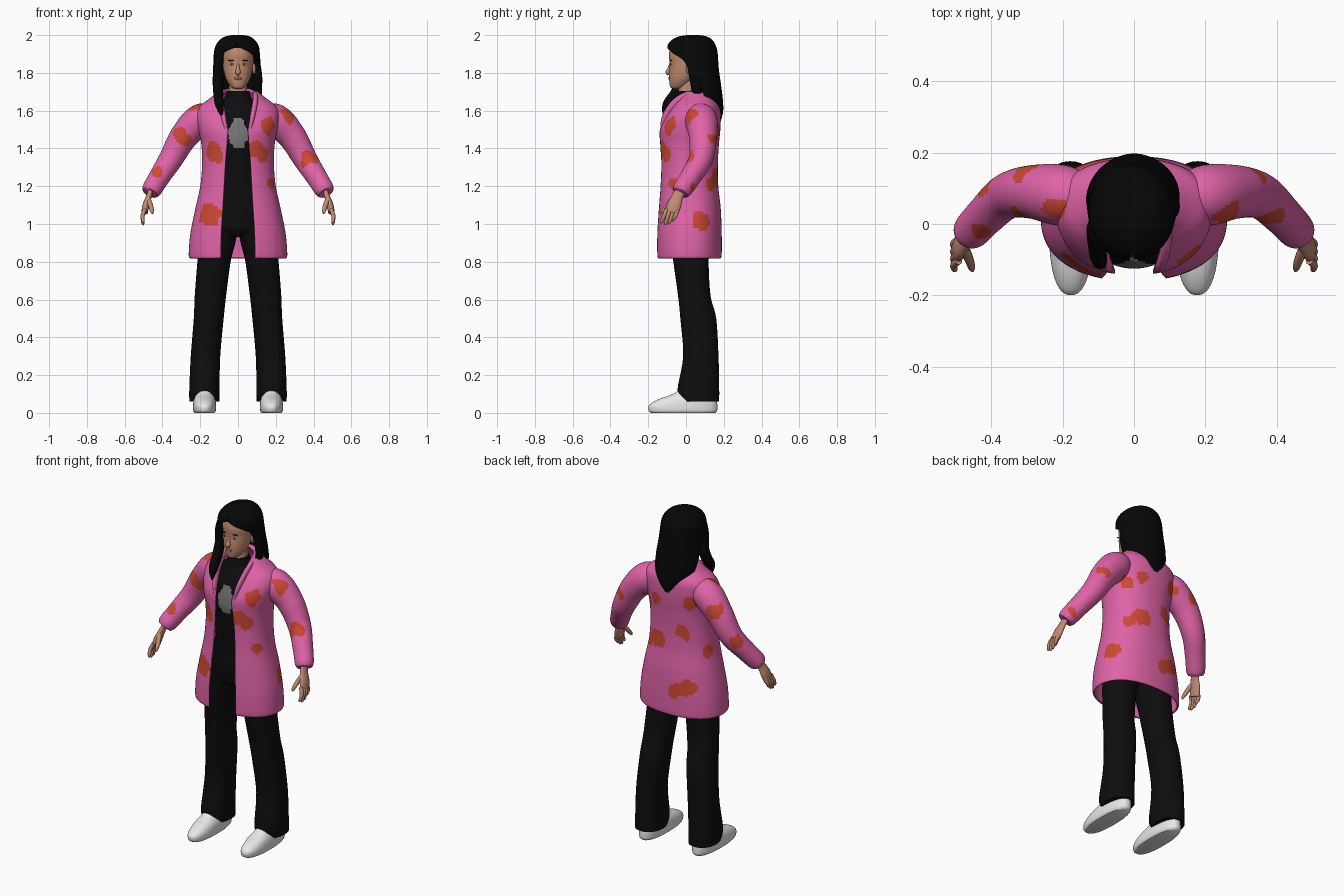
import bpy, bmesh, math
from mathutils import Vector, noise


def material(name, rgb):
    m = bpy.data.materials.new(name)
    m.diffuse_color = (*rgb, 1)
    return m


PINK = material("coat pink", (0.74, 0.125, 0.39))
RED = material("patch orange red", (0.62, 0.065, 0.035))
CLOTH = material("cloth black", (0.004, 0.004, 0.004))
HAIR = material("hair black", (0.002, 0.002, 0.002))
SKIN = material("skin", (0.53, 0.26, 0.165))
WHITE = material("shoe white", (0.8, 0.8, 0.8))
GREY = material("emblem grey", (0.18, 0.18, 0.18))
LIP = material("lip", (0.38, 0.13, 0.11))
DARK = material("eye dark", (0.02, 0.012, 0.01))


def spline(rows, n):
    """Catmull-Rom interpolation of tuples, n steps per segment."""
    out = []
    for i in range(len(rows) - 1):
        a, b, c, d = (rows[max(0, min(len(rows) - 1, i + k))] for k in (-1, 0, 1, 2))
        for s in range(n):
            t = s / n
            out.append(tuple(0.5 * (2 * q + (r - p) * t + (2 * p - 5 * q + 4 * r - w) * t * t
                                    + (3 * q - p - 3 * r + w) * t ** 3)
                             for p, q, r, w in zip(a, b, c, d)))
    return out + [tuple(rows[-1])]


def skin_grid(name, rings, mats, closed=True, rule=None, thick=0):
    """Joins rings of points into a smooth surface; rule picks the material per face."""
    bm = bmesh.new()
    vs = [[bm.verts.new(p) for p in ring] for ring in rings]
    n = len(vs[0])
    for lo, hi in zip(vs, vs[1:]):
        for j in range(n if closed else n - 1):
            k = (j + 1) % n
            bm.faces.new((lo[j], lo[k], hi[k], hi[j]))
    if closed:
        bm.faces.new(vs[0][::-1])
        bm.faces.new(vs[-1])
    bmesh.ops.remove_doubles(bm, verts=bm.verts, dist=0.0002)
    bmesh.ops.recalc_face_normals(bm, faces=bm.faces)
    for f in bm.faces:
        f.smooth = True
        if rule:
            f.material_index = rule(f.calc_center_median())
    me = bpy.data.meshes.new(name)
    bm.to_mesh(me)
    bm.free()
    me.set_sharp_from_angle(angle=math.radians(50))
    for m in mats:
        me.materials.append(m)
    ob = bpy.data.objects.new(name, me)
    bpy.context.collection.objects.link(ob)
    if thick:
        mod = ob.modifiers.new("thickness", "SOLIDIFY")
        mod.thickness, mod.offset = thick, 0
    return ob


def oval(z, cx, a, yf, yb, th=0, n=48, p=1.0, closed=True):
    """Horizontal oval, starting at angle th from the front and leaving a gap if open."""
    pts = []
    for j in range(n if closed else n + 1):
        t = th + (2 * math.pi - 2 * th) * j / n
        s, c = math.sin(t), math.cos(t)
        pts.append((cx + a * math.copysign(abs(s) ** p, s),
                    (yf + yb) / 2 - (yb - yf) / 2 * math.copysign(abs(c) ** p, c), z))
    return pts


def body(name, rows, mats, steps=5, n=48, p=1.0, rule=None):
    return skin_grid(name, [oval(*r, n=n, p=p) for r in spline(rows, steps)], mats, rule=rule)


def tube(name, pts, mats, flat=1.0, steps=5, n=16, rule=None):
    """Round tube through (x, y, z, radius) points, flattened sideways by flat."""
    path = spline(pts, steps)
    rings = []
    for i, q in enumerate(path):
        t = (Vector(path[min(i + 1, len(path) - 1)][:3]) - Vector(path[max(i - 1, 0)][:3])).normalized()
        v = (Vector((0, 1, 0)) - t * t.y).normalized()
        u = v.cross(t)
        rings.append([Vector(q[:3]) + q[3] * (flat * math.cos(k * math.tau / n) * u
                      + math.sin(k * math.tau / n) * v) for k in range(n)])
    return skin_grid(name, rings, mats, rule=rule)


def blob(name, loc, size, mat):
    x, y, z = loc
    rings = []
    for i in range(1, 10):
        f = math.pi * i / 10
        r = math.sin(f)
        rings.append(oval(z - size[2] * math.cos(f), x, size[0] * r, y - size[1] * r, y + size[1] * r, n=16))
    return skin_grid(name, rings, [mat])


# coat patches: centre and radius
PATCHES = [(-.14, -.12, 1.38, .06), (-.15, -.12, 1.05, .065), (.09, -.12, 1.40, .045), (.13, -.1, 1.37, .04),
           (.155, -.08, 1.52, .045), (.165, -.07, 1.215, .035), (-.30, .03, 1.465, .05),
           (-.435, -.03, 1.28, .035), (.26, .03, 1.575, .045), (.375, .02, 1.345, .045),
           (.46, .02, 1.20, .035), (.24, .09, 1.02, .06), (.16, .13, 1.45, .04), (.15, .14, 1.21, .035),
           (-.09, .165, 1.32, .045), (.08, .16, 1.25, .055), (-.13, .16, 1.0, .05), (-.05, .18, .97, .045),
           (.08, .17, 1.49, .035), (-.14, .15, 1.51, .045), (-.19, .06, 1.2, .04), (-.3, .15, 1.5, .045),
           (-.22, .05, 1.61, .035), (-.40, .1, 1.33, .04), (.33, .13, 1.44, .04)]


def patch_rule(c):
    wob = 1 + 0.45 * noise.noise(c * 22)
    return int(any((c - Vector(q[:3])).length < q[3] * wob for q in PATCHES))


# coat body, open at the front: z, half width, front y, back y, half gap
COAT = [(.82, .25, -.15, .18, .09), (.84, .257, -.155, .185, .09), (.95, .248, -.155, .185, .088),
        (1.08, .222, -.147, .18, .08), (1.2, .196, -.138, .167, .073), (1.32, .186, -.133, .165, .066),
        (1.42, .19, -.137, .17, .058), (1.5, .205, -.137, .178, .054), (1.57, .215, -.105, .18, .065),
        (1.62, .2, -.072, .175, .075), (1.66, .15, -.045, .155, .08), (1.7, .1, -.025, .13, .078)]
rings = []
for z, a, yf, yb, g in spline(COAT, 9):
    P = 0.88
    rings.append(oval(z, 0, a, yf, yb, math.asin(min(1, g / a) ** (1 / P)), n=130, p=P, closed=False))
skin_grid("coat_body", rings, [PINK, RED], closed=False, rule=patch_rule, thick=.008)

# shirt with emblem
def emblem_rule(c):
    w = .06 - .45 * abs(c.z - 1.475) + .015 * noise.noise(c * 40)
    return int(c.y < 0 and 1.4 < c.z < 1.56 and abs(c.x) < w)


body("shirt", [(1.1, 0, .14, -.1, .14), (1.2, 0, .135, -.105, .14), (1.35, 0, .14, -.115, .14),
               (1.45, 0, .15, -.125, .15), (1.55, 0, .16, -.108, .15), (1.62, 0, .13, -.08, .13),
               (1.66, 0, .078, -.062, .09), (1.705, 0, .058, -.05, .065)],
     [CLOTH, GREY], steps=14, n=160, rule=emblem_rule)

# trousers
body("trouser_hips", [(.93, 0, .1, -.05, .1), (.97, 0, .16, -.09, .13), (1.08, 0, .165, -.105, .14),
                      (1.2, 0, .14, -.107, .142)], [CLOTH])

for s, side in ((-1, "right"), (1, "left")):
    body(f"trouser_leg_{side}",
         [(.06, s * .178, .079, -.02, .175), (.12, s * .178, .08, -.045, .176), (.3, s * .172, .078, -.015, .172),
          (.5, s * .155, .079, -.03, .16), (.62, s * .146, .083, -.042, .13), (.8, s * .127, .088, -.067, .12),
          (.9, s * .11, .096, -.08, .13), (.98, s * .09, .09, -.09, .135)], [CLOTH], p=.9)
    body(f"shoe_{side}",
         [(0, s * .177, .053, -.185, .155), (.012, s * .177, .06, -.197, .165), (.04, s * .177, .061, -.195, .166),
          (.07, s * .177, .057, -.15, .162), (.1, s * .177, .047, -.07, .15), (.13, s * .177, .04, -.03, .13)],
         [WHITE], p=.85)
    # sleeves and collar
    tube(f"sleeve_{side}",
         [(s * .12, .07, 1.575, .06), (s * .2, .08, 1.55, .085), (s * .285, .09, 1.465, .075),
          (s * .355, .078, 1.345, .064), (s * .415, .025, 1.25, .056), (s * .455, -.018, 1.185, .052),
          (s * .466, -.03, 1.165, .042)], [PINK, RED], steps=14, n=56, rule=patch_rule)
    tube(f"collar_{side}",
         [(s * .06, -.132, 1.47, .004), (s * .075, -.112, 1.56, .018), (s * .09, -.06, 1.64, .02),
          (s * .09, .01, 1.685, .018), (s * .06, .09, 1.705, .016), (s * .001, .125, 1.71, .015)],
         [PINK], flat=.7)
    # hands
    tube(f"palm_{side}",
         [(s * .455, -.015, 1.2, .026), (s * .472, -.045, 1.145, .03), (s * .487, -.062, 1.1, .037),
          (s * .495, -.075, 1.06, .034)], [SKIN], flat=.5)
    for i, drop in enumerate((.005, -.005, 0, .015)):
        y = -.103 + .02 * i
        tube(f"finger_{side}_{i + 1}",
             [(s * .492, y, 1.08, .011), (s * .505, y - .012, 1.045, .0105),
              (s * .503, y - .024, 1.01 + drop, .0085), (s * .5, y - .028, 1.0 + drop, .003)], [SKIN], n=10)
    tube(f"thumb_{side}",
         [(s * .475, -.07, 1.13, .014), (s * .462, -.1, 1.095, .013), (s * .455, -.122, 1.068, .01),
          (s * .453, -.132, 1.055, .004)], [SKIN], n=10)
    # face details
    blob(f"eye_{side}", (s * .033, -.079, 1.846), (.013, .006, .006), WHITE)
    blob(f"iris_{side}", (s * .033, -.083, 1.846), (.006, .003, .0055), DARK)
    blob(f"eyebrow_{side}", (s * .035, -.08, 1.866), (.019, .006, .003), DARK)
    blob(f"ear_{side}", (s * .085, .02, 1.825), (.01, .02, .033), SKIN)

# neck, head and nose
body("neck", [(1.66, 0, .05, -.04, .06), (1.72, 0, .048, -.04, .06), (1.78, 0, .048, -.03, .07)], [SKIN])
body("head", [(1.716, 0, .015, -.07, -.03), (1.725, 0, .036, -.083, .0), (1.76, 0, .06, -.089, .045),
              (1.8, 0, .073, -.09, .08), (1.85, 0, .081, -.087, .1), (1.9, 0, .084, -.09, .11),
              (1.95, 0, .075, -.075, .1), (1.98, 0, .04, -.03, .06)], [SKIN, HAIR], steps=8, n=64,
     rule=lambda c: int(c.z > 1.935 or c.y > .045))
tube("nose", [(0, -.083, 1.85, .005), (0, -.09, 1.825, .008), (0, -.096, 1.803, .0125), (0, -.09, 1.79, .007)],
     [SKIN], flat=1.1)
blob("lips", (0, -.087, 1.771), (.021, .007, .008), LIP)

# hair, open around the face: z, centre x, half width, front y, back y, opening angle
HAIRROWS = [(1.555, 0, .03, .09, .18, 2.2), (1.6, 0, .08, .04, .19, 2.0), (1.66, 0, .115, -.01, .188, 1.75),
            (1.74, -.003, .124, -.04, .178, 1.6), (1.81, -.005, .12, -.06, .168, 1.5),
            (1.87, -.006, .117, -.085, .163, 1.15), (1.91, -.006, .114, -.097, .16, .65),
            (1.94, -.005, .108, -.093, .152, .1), (1.965, -.004, .092, -.075, .138, 0),
            (1.985, -.003, .066, -.04, .112, 0), (1.993, 0, .03, .01, .07, 0), (1.994, 0, .001, .039, .041, 0)]
rings = [oval(*r[:5], max(0, r[5]), n=72, closed=False) for r in spline(HAIRROWS, 5)]
skin_grid("hair", rings, [HAIR], closed=False, thick=.014)
tube("hair_strand_right", [(-.085, -.05, 1.92, .015), (-.1, -.03, 1.86, .03), (-.108, -.015, 1.77, .034),
                           (-.105, -.05, 1.69, .034), (-.098, -.095, 1.63, .03), (-.085, -.115, 1.575, .01)],
     [HAIR], flat=.75)
tube("hair_strand_left", [(.085, -.03, 1.91, .014), (.098, .03, 1.85, .028), (.108, .05, 1.76, .03),
                          (.1, .06, 1.69, .025), (.095, .07, 1.66, .01)], [HAIR], flat=.7)
